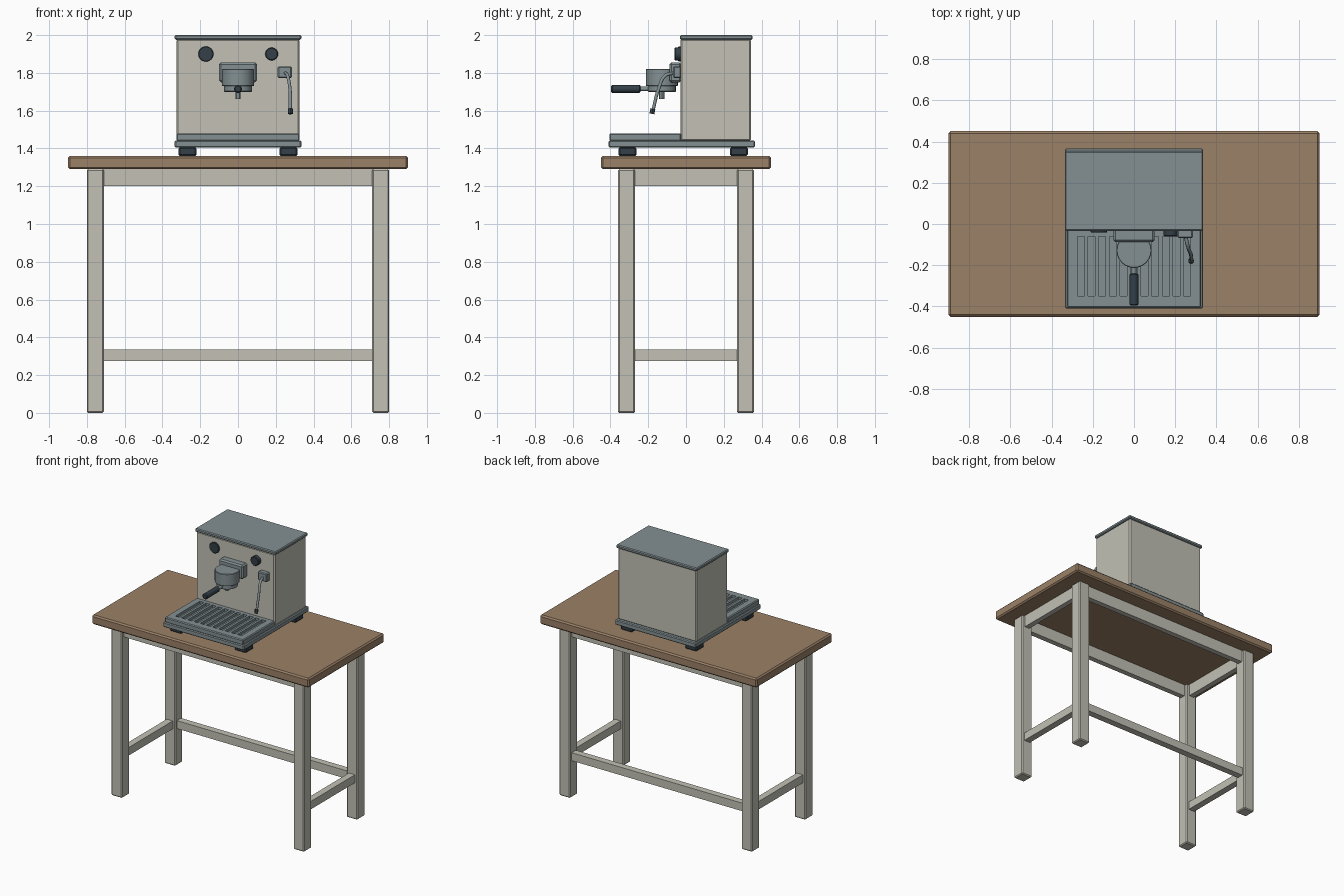
import bpy
from math import pi

if "Cube" in bpy.data.objects:
    bpy.data.objects.remove(bpy.data.objects["Cube"], do_unlink=True)


def material(name, r, g, b):
    m = bpy.data.materials.new(name)
    m.use_nodes = True
    m.diffuse_color = (r, g, b, 1)
    m.node_tree.nodes["Principled BSDF"].inputs["Base Color"].default_value = (r, g, b, 1)
    return m


cream = material("warm cream", 0.54, 0.53, 0.46)
wood = material("brown wood", 0.33, 0.22, 0.135)
steel = material("blue grey steel", 0.23, 0.28, 0.29)
black = material("dark slate", 0.033, 0.05, 0.063)


def apply_modifier(obj, mod):
    bpy.context.view_layer.objects.active = obj
    bpy.ops.object.modifier_apply(modifier=mod.name)


def bevel(obj, width, segments=1):
    mod = obj.modifiers.new("Bevel", "BEVEL")
    mod.width, mod.segments = width, segments
    mod.limit_method = "ANGLE"
    apply_modifier(obj, mod)


def box(name, x, y, z, mat, edge=0.0):
    """Box from (low, high) ranges on each axis."""
    centre = [(a + b) / 2 for a, b in (x, y, z)]
    bpy.ops.mesh.primitive_cube_add(size=1, location=centre)
    obj = bpy.context.object
    obj.name = name
    obj.scale = [b - a for a, b in (x, y, z)]
    bpy.ops.object.transform_apply(location=False, rotation=False, scale=True)
    obj.data.materials.append(mat)
    if edge:
        bevel(obj, edge)
    return obj


def cylinder(name, centre, radius, length, mat, axis="Z", edge=0.0, sides=24):
    turn = (pi / 2, 0, 0) if axis == "Y" else (0, 0, 0)
    bpy.ops.mesh.primitive_cylinder_add(vertices=sides, radius=radius, depth=length,
                                        location=centre, rotation=turn)
    obj = bpy.context.object
    obj.name = name
    obj.data.materials.append(mat)
    if edge:
        bevel(obj, edge)
    bpy.ops.object.shade_smooth_by_angle()
    return obj


def span(side, near, far):
    """Range mirrored to the given side of zero."""
    return tuple(sorted((side * near, side * far)))


# Table: top, legs, aprons and low rails
box("table_top", (-0.9, 0.9), (-0.45, 0.45), (1.29, 1.36), wood, 0.01)
for sx, side in ((-1, "right"), (1, "left")):
    for sy, end in ((-1, "front"), (1, "back")):
        box(f"{end}_{side}_leg", span(sx, 0.71, 0.8), span(sy, 0.27, 0.36), (0, 1.29), cream, 0.007)
    box(f"{side}_apron", span(sx, 0.735, 0.775), (-0.275, 0.275), (1.2, 1.29), cream)
    box(f"{side}_rail", span(sx, 0.73, 0.78), (-0.275, 0.275), (0.275, 0.335), cream)
for sy, end in ((-1, "front"), (1, "back")):
    box(f"{end}_apron", (-0.715, 0.715), span(sy, 0.295, 0.335), (1.2, 1.29), cream)
box("back_rail", (-0.715, 0.715), (0.29, 0.34), (0.275, 0.335), cream)

# Machine base, feet, body and lid
box("machine_base", (-0.335, 0.335), (-0.41, 0.365), (1.405, 1.443), steel, 0.006)
for sx, side in ((-1, "right"), (1, "left")):
    for y, end in ((-0.31, "front"), (0.28, "back")):
        box(f"{end}_{side}_foot", span(sx, 0.22, 0.315), (y - 0.047, y + 0.047),
            (1.36, 1.406), black, 0.007)
box("machine_body", (-0.325, 0.325), (-0.03, 0.343), (1.44, 1.98), cream, 0.008)
box("machine_lid", (-0.335, 0.335), (-0.033, 0.352), (1.975, 2.0), steel, 0.006)

# Drip tray with a row of sunken slots
tray = box("drip_tray", (-0.325, 0.325), (-0.405, -0.025), (1.44, 1.48), steel, 0.006)
for i in range(11):
    x = (i - 5) * 0.0515
    cutter = box("slot_cutter", (x - 0.017, x + 0.017), (-0.35, -0.06), (1.46, 1.5), steel)
    cutter.hide_render = True
    cut = tray.modifiers.new("Slot", "BOOLEAN")
    cut.operation, cut.solver, cut.object = "DIFFERENCE", "EXACT", cutter
    apply_modifier(tray, cut)
    bpy.data.objects.remove(cutter, do_unlink=True)

# Gauge and knob on the front panel
cylinder("pressure_gauge", (-0.17, -0.034, 1.9), 0.04, 0.016, black, "Y", 0.003)
cylinder("control_knob", (0.178, -0.043, 1.9), 0.034, 0.035, black, "Y", 0.004)

# Brew group and filter holder
box("group_mount", (-0.1, 0.1), (-0.088, -0.025), (1.75, 1.855), steel, 0.01)
cylinder("group_head", (0, -0.128, 1.775), 0.085, 0.09, steel, edge=0.003)
cylinder("filter_basket", (0, -0.128, 1.718), 0.074, 0.036, steel, edge=0.003)
cylinder("spout", (0, -0.128, 1.683), 0.014, 0.04, steel, sides=12)
cylinder("handle_neck", (0, -0.22, 1.715), 0.012, 0.06, steel, "Y", sides=12)
cylinder("handle_grip", (0, -0.318, 1.715), 0.021, 0.156, black, "Y", 0.006, 16)

# Steam wand: valve block, bent pipe and tip
box("steam_valve", (0.21, 0.285), (-0.068, -0.025), (1.772, 1.835), steel, 0.006)
path = bpy.data.curves.new("steam_pipe", "CURVE")
path.dimensions = "3D"
path.bevel_depth, path.bevel_resolution, path.resolution_u = 0.009, 2, 6
path.use_fill_caps = True
points = [(0.25, -0.06, 1.8), (0.262, -0.11, 1.785), (0.275, -0.145, 1.715), (0.277, -0.175, 1.6)]
spline = path.splines.new("BEZIER")
spline.bezier_points.add(len(points) - 1)
for knot, co in zip(spline.bezier_points, points):
    knot.co = co
    knot.handle_left_type = knot.handle_right_type = "AUTO"
path.materials.append(steel)
pipe = bpy.data.objects.new("steam_pipe", path)
bpy.context.collection.objects.link(pipe)
tip = cylinder("steam_tip", (0.277, -0.178, 1.597), 0.013, 0.028, black, sides=12)
tip.rotation_euler = (-0.2, 0, 0)
